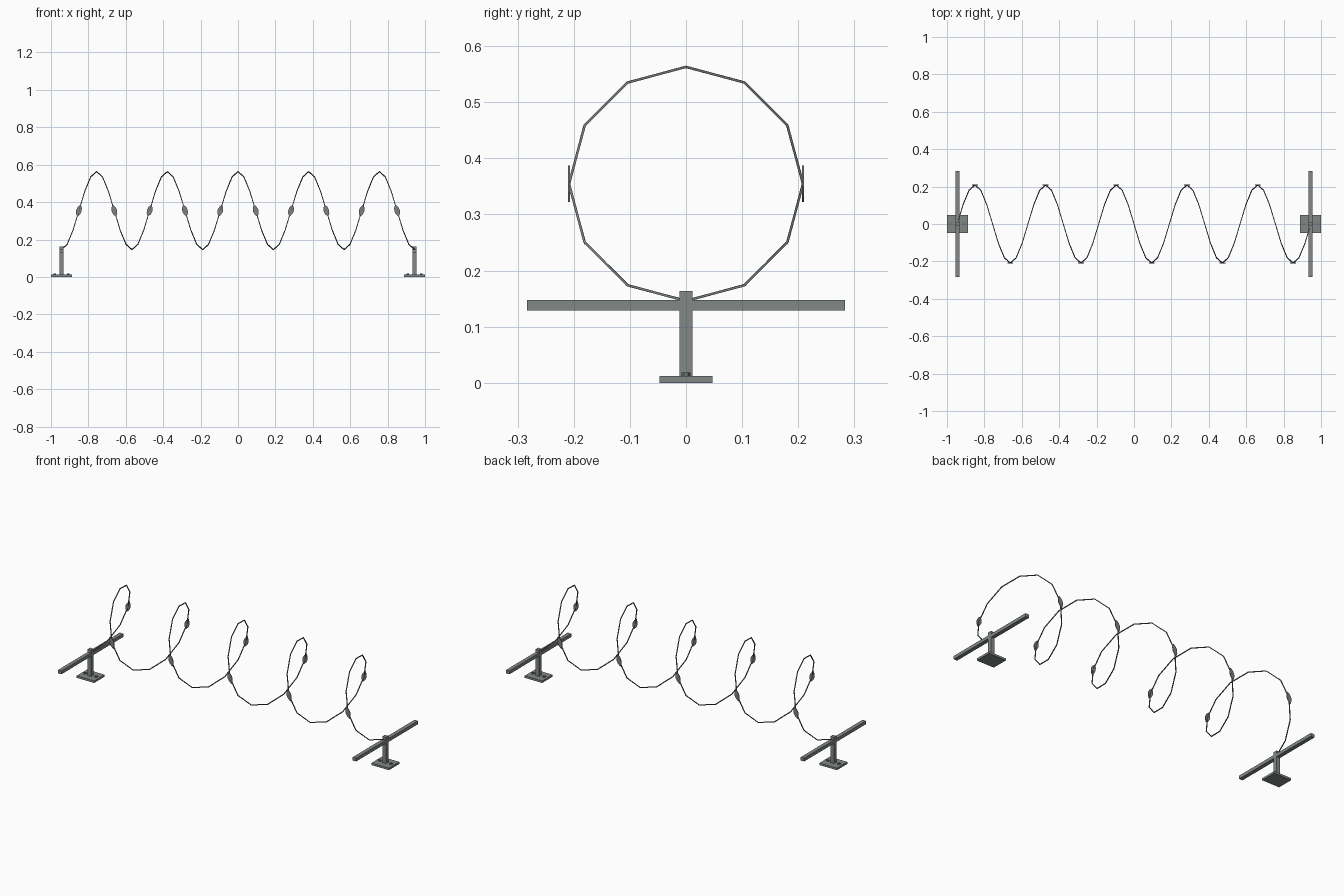
import bpy, bmesh, math
from mathutils import Vector, Matrix

if "Cube" in bpy.data.objects:
    bpy.data.objects.remove(bpy.data.objects["Cube"])

R, ZC, X0, PITCH, TURNS, SEG = 0.2085, 0.3545, -0.945, 0.378, 5, 12


def material(name, rgb):
    m = bpy.data.materials.new(name)
    m.diffuse_color = (*rgb, 1)
    m.use_nodes = True
    m.node_tree.nodes["Principled BSDF"].inputs["Base Color"].default_value = m.diffuse_color
    return m


STEEL = material("painted grey steel", (0.225, 0.25, 0.245))
WIRE = material("dark wire", (0.17, 0.185, 0.185))
BLADE = material("blade metal", (0.21, 0.225, 0.225))


def finish(bm, name, mat):
    bmesh.ops.recalc_face_normals(bm, faces=bm.faces)
    me = bpy.data.meshes.new(name)
    bm.to_mesh(me)
    bm.free()
    me.materials.append(mat)
    ob = bpy.data.objects.new(name, me)
    bpy.context.collection.objects.link(ob)
    return ob


def box(name, center, size, mat):
    bm = bmesh.new()
    bmesh.ops.create_cube(bm, size=1, matrix=Matrix.Translation(center) @ Matrix.Diagonal((*size, 1)))
    return finish(bm, name, mat)


def coil(t):
    return Vector((X0 + PITCH * t / math.tau, R * math.sin(t), ZC - R * math.cos(t)))


# Coiled wire: square section swept along a twelve-sided helix
bm = bmesh.new()
h = 0.0022
rings = []
for i in range(TURNS * SEG + 1):
    t = math.tau * i / SEG
    out = Vector((0, math.sin(t), -math.cos(t)))
    tan = Vector((PITCH / math.tau, R * math.cos(t), R * math.sin(t))).normalized()
    side = tan.cross(out)
    rings.append([bm.verts.new(coil(t) + out * a * h + side * b * h)
                  for a, b in ((1, 1), (-1, 1), (-1, -1), (1, -1))])
for r, s in zip(rings, rings[1:]):
    for k in range(4):
        bm.faces.new((r[k], r[(k + 1) % 4], s[(k + 1) % 4], s[k]))
bm.faces.new(rings[0])
bm.faces.new(rings[-1])
finish(bm, "wire_coil", WIRE)

# Leaf-shaped blades on both sides of every turn
LEAF = [(0, -0.034), (0.011, -0.018), (0.015, 0), (0.011, 0.018),
        (0, 0.034), (-0.011, 0.018), (-0.015, 0), (-0.011, -0.018)]
for n in range(TURNS * 2):
    t = math.pi * (n + 0.5)
    c = coil(t)
    tan = Vector((PITCH / math.tau, 0, R * math.sin(t))).normalized()
    side = Vector((tan.z, 0, -tan.x))
    bm = bmesh.new()
    lo, hi = [[bm.verts.new(c + side * u + tan * v + Vector((0, d, 0))) for u, v in LEAF]
              for d in (-0.0015, 0.0015)]
    bm.faces.new(lo)
    bm.faces.new(hi)
    for k in range(8):
        j = (k + 1) % 8
        bm.faces.new((lo[k], lo[j], hi[j], hi[k]))
    finish(bm, f"blade_{n + 1}", BLADE)

# End stands: base plate, bolts, post and crossbar
for s, side in ((-1, "left"), (1, "right")):
    x = s * 0.944
    box(f"{side}_base_plate", (x, 0, 0.006), (0.112, 0.095, 0.012), STEEL)
    box(f"{side}_post", (x, 0, 0.087), (0.023, 0.023, 0.154), STEEL)
    box(f"{side}_crossbar", (x, 0, 0.138), (0.0225, 0.566, 0.019), STEEL)
    for b in (-1, 1):
        bm = bmesh.new()
        bmesh.ops.create_cone(bm, cap_ends=True, segments=6, radius1=0.008, radius2=0.008, depth=0.008,
                              matrix=Matrix.Translation((x + b * 0.036, 0, 0.014)))
        finish(bm, f"{side}_bolt_{'inner' if b == -s else 'outer'}", WIRE)
